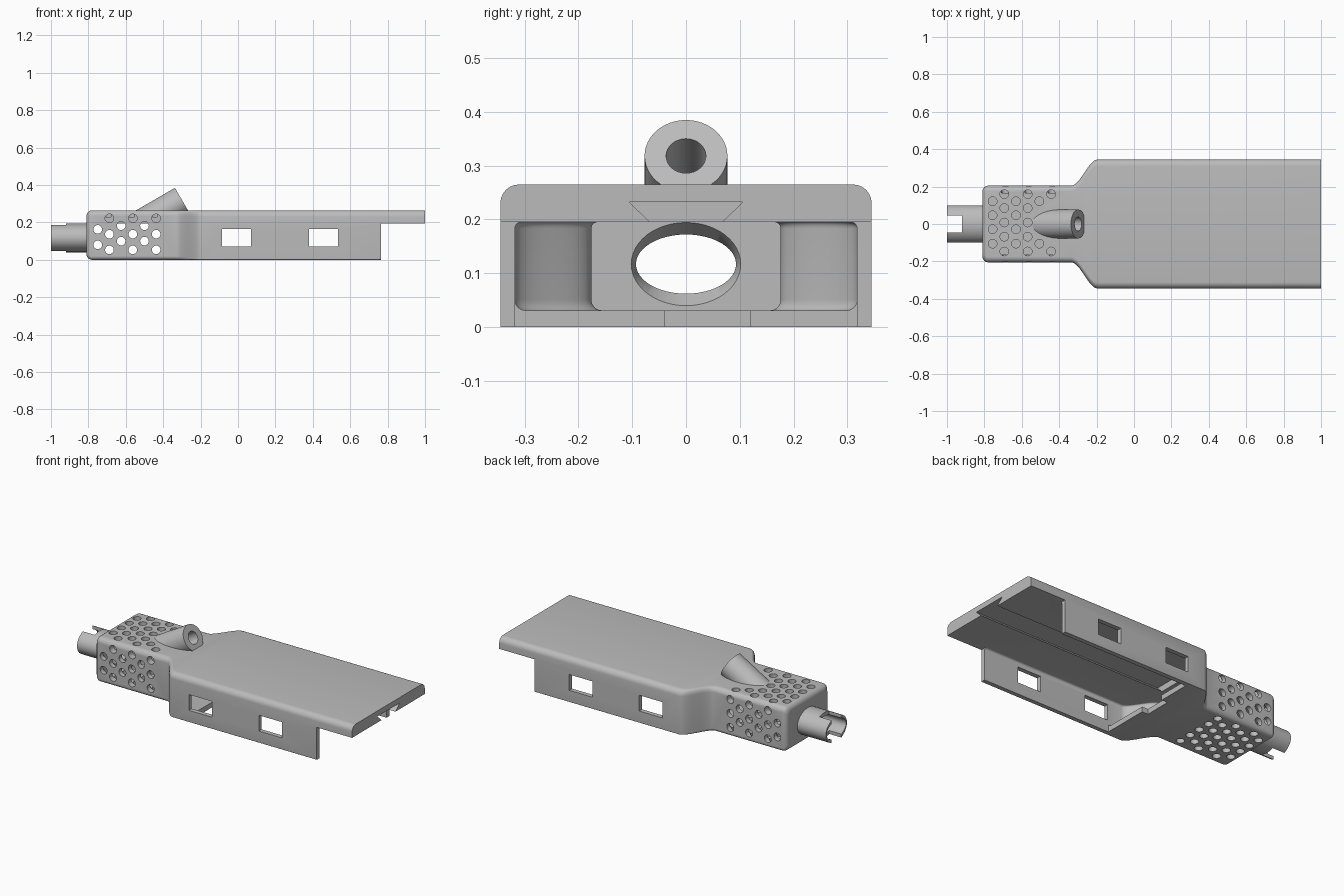
import bpy, bmesh, math
from mathutils import Matrix, Vector

if "Cube" in bpy.data.objects:
    bpy.data.objects.remove(bpy.data.objects["Cube"])

grey = bpy.data.materials.new("light_grey")
grey.diffuse_color = (0.5, 0.5, 0.5, 1)
grey.use_nodes = True
grey.node_tree.nodes["Principled BSDF"].inputs["Base Color"].default_value = grey.diffuse_color


def finish(name, bm):
    bmesh.ops.recalc_face_normals(bm, faces=bm.faces)
    me = bpy.data.meshes.new(name)
    bm.to_mesh(me)
    bm.free()
    ob = bpy.data.objects.new(name, me)
    bpy.context.collection.objects.link(ob)
    me.materials.append(grey)
    return ob


def loft(name, rings):
    """Skin a list of closed rings and cap both ends."""
    bm = bmesh.new()
    vs = [[bm.verts.new(p) for p in r] for r in rings]
    n = len(vs[0])
    for a, b in zip(vs, vs[1:]):
        for i in range(n):
            j = (i + 1) % n
            bm.faces.new((a[i], a[j], b[j], b[i]))
    bm.faces.new(vs[0])
    bm.faces.new(vs[-1])
    return finish(name, bm)


def section(x, w, z0, z1, rt, rb, n=6):
    """Rounded rectangle across the body at x."""
    pts = []
    for cy, cz, r, a0 in ((w - rt, z1 - rt, rt, 0), (rt - w, z1 - rt, rt, 90),
                          (rb - w, z0 + rb, rb, 180), (w - rb, z0 + rb, rb, 270)):
        for i in range(n + 1):
            a = math.radians(a0 + 90 * i / n)
            pts.append((x, cy + r * math.cos(a), cz + r * math.sin(a)))
    return pts


def ellipse(x, ry, rz, n=48):
    return [(x, ry * math.cos(2 * math.pi * i / n), 0.117 + rz * math.sin(2 * math.pi * i / n))
            for i in range(n)]


def boxes(name, spans):
    bm = bmesh.new()
    for x0, x1, y0, y1, z0, z1 in spans:
        m = Matrix.Translation(((x0 + x1) / 2, (y0 + y1) / 2, (z0 + z1) / 2)) @ \
            Matrix.Diagonal((x1 - x0, y1 - y0, z1 - z0, 1))
        bmesh.ops.create_cube(bm, size=1, matrix=m)
    return finish(name, bm)


def rods(name, ends, r, n=24):
    bm = bmesh.new()
    for a, b in ends:
        a, b = Vector(a), Vector(b)
        rot = (b - a).to_track_quat('Z', 'Y').to_matrix().to_4x4()
        bmesh.ops.create_cone(bm, cap_ends=True, segments=n, radius1=r, radius2=r,
                              depth=(b - a).length, matrix=Matrix.Translation((a + b) / 2) @ rot)
    return finish(name, bm)


def combine(target, tool, op='DIFFERENCE'):
    mod = target.modifiers.new("cut", 'BOOLEAN')
    mod.operation, mod.solver, mod.object = op, 'EXACT', tool
    bpy.context.view_layer.objects.active = target
    bpy.ops.object.modifier_apply(modifier=mod.name)
    bpy.data.objects.remove(tool)


def flare(x):
    """0 in the narrow grip, 1 in the wide tray."""
    t = min(max((x + 0.335) / 0.14, 0), 1)
    return t * t * (3 - 2 * t)


# Body shell: narrow perforated box flaring into the wide tray
R = 0.03
rings = []
for i in range(7):
    a = math.radians(15 * i)
    d = R * (1 - math.sin(a))
    rings.append(section(-0.81 + R * (1 - math.cos(a)), 0.205 - d, d, 0.265 - d, R, 0.02))
for x in [-0.335 + 0.14 * i / 12 for i in range(13)] + [1.0]:
    f = flare(x)
    rings.append(section(x, 0.205 + 0.14 * f, 0, 0.265, R + 0.005 * f, 0.02 - 0.018 * f))
body = loft("body_shell", rings)

# Angled port and end spigot
axis = Vector((math.cos(math.pi / 6), 0, 0.5))
tip = Vector((-0.2985, 0, 0.318))
combine(body, rods("port", [(tip - axis * 0.28, tip)], 0.077, 48), 'UNION')
combine(body, loft("spigot", [ellipse(-1, 0.1, 0.077), ellipse(-0.79, 0.1, 0.077)]), 'UNION')

# Hollow inside
inner = [section(-0.78, 0.176, 0.031, 0.195, 0.012, 0.02)]
for x in [-0.335 + 0.14 * i / 12 for i in range(13)] + [1.1]:
    f = flare(x)
    inner.append(section(x + 0.015, 0.176 + 0.142 * f, 0.031, 0.195, 0.012, 0.02))
combine(body, loft("cavity", inner))

# Open underside with a notch in the floor edge, and shortened side walls
combine(body, boxes("floor_opening", [(-0.09, 1.1, -0.318, 0.318, -0.1, 0.1)]))
combine(body, boxes("floor_notch", [(-0.13, 0, -0.04, 0.12, -0.1, 0.1)]))
combine(body, boxes("wall_end", [(0.765, 1.1, -0.5, 0.5, -0.1, 0.195)]))

# Dovetail groove under the top plate
prof = [(-0.062, 0.19), (0.062, 0.19), (0.105, 0.232), (-0.105, 0.232)]
combine(body, loft("dovetail", [[(x, y, z) for y, z in prof] for x in (-0.25, 1.1)]))

# Side windows
combine(body, boxes("windows", [(x, x + 0.155, -0.5, 0.5, 0.07, 0.165) for x in (-0.085, 0.38)]))

# Staggered vent holes on the sides, top and floor
side, top, floor = [], [], []
for i in range(6):
    x = -0.75 + 0.0625 * i
    for z in ((0.163, 0.08) if i == 0 else (0.182, 0.1) if i % 2 == 0 else (0.222, 0.137, 0.053)):
        for s in (-1, 1):
            side.append(((x, s * 0.165, z), (x, s * 0.23, z)))
    for y in ((0.122, 0.047, -0.028, -0.105) if i % 2 == 0 else (0.16, 0.085, 0.008, -0.068, -0.147)):
        floor.append(((x - 0.006, y, -0.02), (x - 0.006, y, 0.06)))
        if i < 4 or abs(y) > 0.1:
            top.append(((x - 0.006, y, 0.23), (x - 0.006, y, 0.28)))
for name, ends in (("side_vents", side), ("top_vents", top), ("floor_vents", floor)):
    combine(body, rods(name, ends, 0.023))

# Port bore, spigot bore with tapered mouth, spigot slots
combine(body, rods("port_bore", [(tip - axis * 0.27, tip + axis * 0.05)], 0.037, 32))
combine(body, loft("spigot_bore", [ellipse(-1.1, 0.093, 0.055), ellipse(-0.81, 0.093, 0.055),
                                   ellipse(-0.779, 0.102, 0.078)]))
combine(body, boxes("spigot_slots", [(-1.1, -0.92, -0.045, 0.045, -0.1, 0.3)]))

# Smooth curved areas, keep edges sharp
bpy.ops.object.select_all(action='DESELECT')
body.select_set(True)
bpy.context.view_layer.objects.active = body
bpy.ops.object.shade_smooth_by_angle(angle=math.radians(30))
